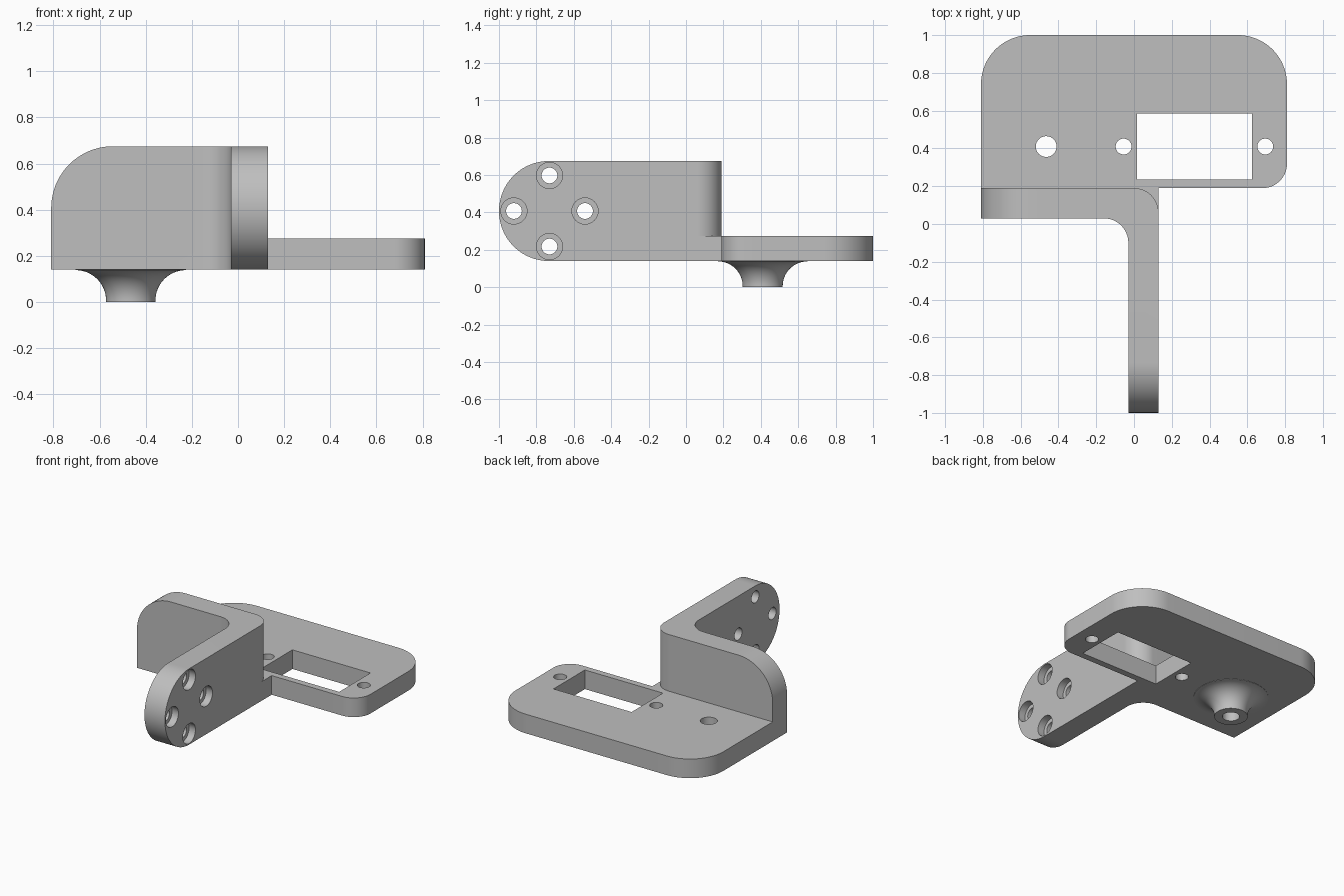
import bpy, bmesh, math
from mathutils import Vector, Matrix

if "Cube" in bpy.data.objects:
    bpy.data.objects.remove(bpy.data.objects["Cube"], do_unlink=True)

grey = bpy.data.materials.new("plain grey")
grey.use_nodes = True
GREY = (0.52, 0.52, 0.52, 1)
grey.diffuse_color = GREY
grey.node_tree.nodes["Principled BSDF"].inputs["Base Color"].default_value = GREY


def rounded(corners, steps=20):
    """Outline from (x, y, radius) corners, each replaced by a tangent arc."""
    points = []
    for i, (x, y, radius) in enumerate(corners):
        p = Vector((x, y))
        if not radius:
            points.append(p)
            continue
        a = (Vector(corners[i - 1][:2]) - p).normalized()
        b = (Vector(corners[(i + 1) % len(corners)][:2]) - p).normalized()
        centre = p + (a + b) * radius          # all corners are square
        for k in range(steps + 1):
            t = math.pi / 2 * k / steps
            points.append(centre - b * radius * math.cos(t) - a * radius * math.sin(t))
    return points


def make(name, bm):
    bmesh.ops.remove_doubles(bm, verts=bm.verts[:], dist=1e-5)
    bmesh.ops.recalc_face_normals(bm, faces=bm.faces[:])
    mesh = bpy.data.meshes.new(name)
    bm.to_mesh(mesh)
    bm.free()
    mesh.materials.append(grey)
    obj = bpy.data.objects.new(name, mesh)
    bpy.context.collection.objects.link(obj)
    return obj


def prism(name, outline, axis, low, high):
    """Extrude an outline along an axis; the outline uses the other two axes in order."""
    def place(p, d):
        co = list(p)
        co.insert("xyz".index(axis), d)
        return co
    bm = bmesh.new()
    face = bm.faces.new([bm.verts.new(place(p, low)) for p in outline])
    top = bmesh.ops.extrude_face_region(bm, geom=[face])["geom"]
    shift = Vector(place((0, 0), high - low))
    bmesh.ops.translate(bm, vec=shift, verts=[v for v in top if isinstance(v, bmesh.types.BMVert)])
    return make(name, bm)


def disc(cx, cy, radius, sides=40):
    return [(cx + radius * math.cos(math.tau * k / sides),
             cy + radius * math.sin(math.tau * k / sides)) for k in range(sides)]


def combine(obj, tool, operation):
    """Apply an exact boolean and discard the tool."""
    mod = obj.modifiers.new("combine", "BOOLEAN")
    mod.operation, mod.object, mod.solver = operation, tool, "EXACT"
    bpy.context.view_layer.objects.active = obj
    bpy.ops.object.modifier_apply(modifier=mod.name)
    bpy.data.objects.remove(tool, do_unlink=True)


SIDE, BASE, DECK, TOP = 0.81, 0.14, 0.275, 0.675
ROUND = (TOP - BASE) / 2
MID_Y, BOSS_X = 0.41, -0.465

# Angled wall: L-shaped plan, trimmed by its side and front profiles
bracket = prism("bracket", rounded([
    (-SIDE, 0.03, 0), (-0.03, 0.03, 0.13), (-0.03, -1, 0),
    (0.13, -1, 0), (0.13, 0.19, 0.13), (-SIDE, 0.19, 0)]), "z", BASE, TOP)
side_profile = rounded([(-1, BASE, ROUND), (0.4, BASE, 0), (0.4, TOP, 0), (-1, TOP, ROUND)])
combine(bracket, prism("side_trim", side_profile, "x", -1, 1), "INTERSECT")
front_profile = rounded([(-SIDE, BASE, 0), (0.4, BASE, 0), (0.4, TOP, 0), (-SIDE, TOP, ROUND)])
combine(bracket, prism("front_trim", front_profile, "y", -1.2, 0.4), "INTERSECT")

# Base plate, filling the wall's rounded corner at deck height
combine(bracket, prism("plate", rounded([
    (-SIDE, 0.05, 0), (0.13, 0.05, 0), (0.13, 0.19, 0), (SIDE, 0.19, 0.13),
    (SIDE, 1, 0.26), (-SIDE, 1, 0.26)]), "z", BASE, DECK), "UNION")

# Flared boss under the plate
FLARE = 0.132
profile = [(0, 0)]
for k in range(17):
    t = math.pi / 2 * k / 16
    profile.append((0.107 + FLARE * (1 - math.cos(t)), 0.006 + FLARE * math.sin(t)))
profile[1:1] = [(0.107, 0)]
profile += [(profile[-1][0], 0.2), (0, 0.2)]
bm = bmesh.new()
verts = [bm.verts.new((r, 0, z)) for r, z in profile]
edges = [bm.edges.new(pair) for pair in zip(verts, verts[1:])]
bmesh.ops.spin(bm, geom=verts + edges, axis=(0, 0, 1), cent=(0, 0, 0),
               angle=math.tau, steps=64)
bmesh.ops.transform(bm, matrix=Matrix.Translation((BOSS_X, MID_Y, 0)), verts=bm.verts[:])
combine(bracket, make("boss", bm), "UNION")

# Plate openings
slot = [(0.015, 0.235), (0.625, 0.235), (0.625, 0.585), (0.015, 0.585)]
combine(bracket, prism("slot", slot, "z", 0, 0.4), "DIFFERENCE")
for x, radius in ((BOSS_X, 0.055), (-0.055, 0.042), (0.695, 0.042)):
    combine(bracket, prism("plate_hole", disc(x, MID_Y, radius), "z", -0.1, 0.4), "DIFFERENCE")

# Counterbored holes in a ring near the arm's end
for k in range(4):
    y = -0.73 + 0.19 * math.cos(k * math.pi / 2)
    z = BASE + ROUND + 0.19 * math.sin(k * math.pi / 2)
    combine(bracket, prism("arm_hole", disc(y, z, 0.042), "x", -0.2, 0.3), "DIFFERENCE")
    combine(bracket, prism("counterbore", disc(y, z, 0.07), "x", 0.08, 0.3), "DIFFERENCE")

bpy.ops.object.select_all(action="DESELECT")
bracket.select_set(True)
bpy.context.view_layer.objects.active = bracket
bpy.ops.object.shade_smooth_by_angle(angle=math.radians(30))
